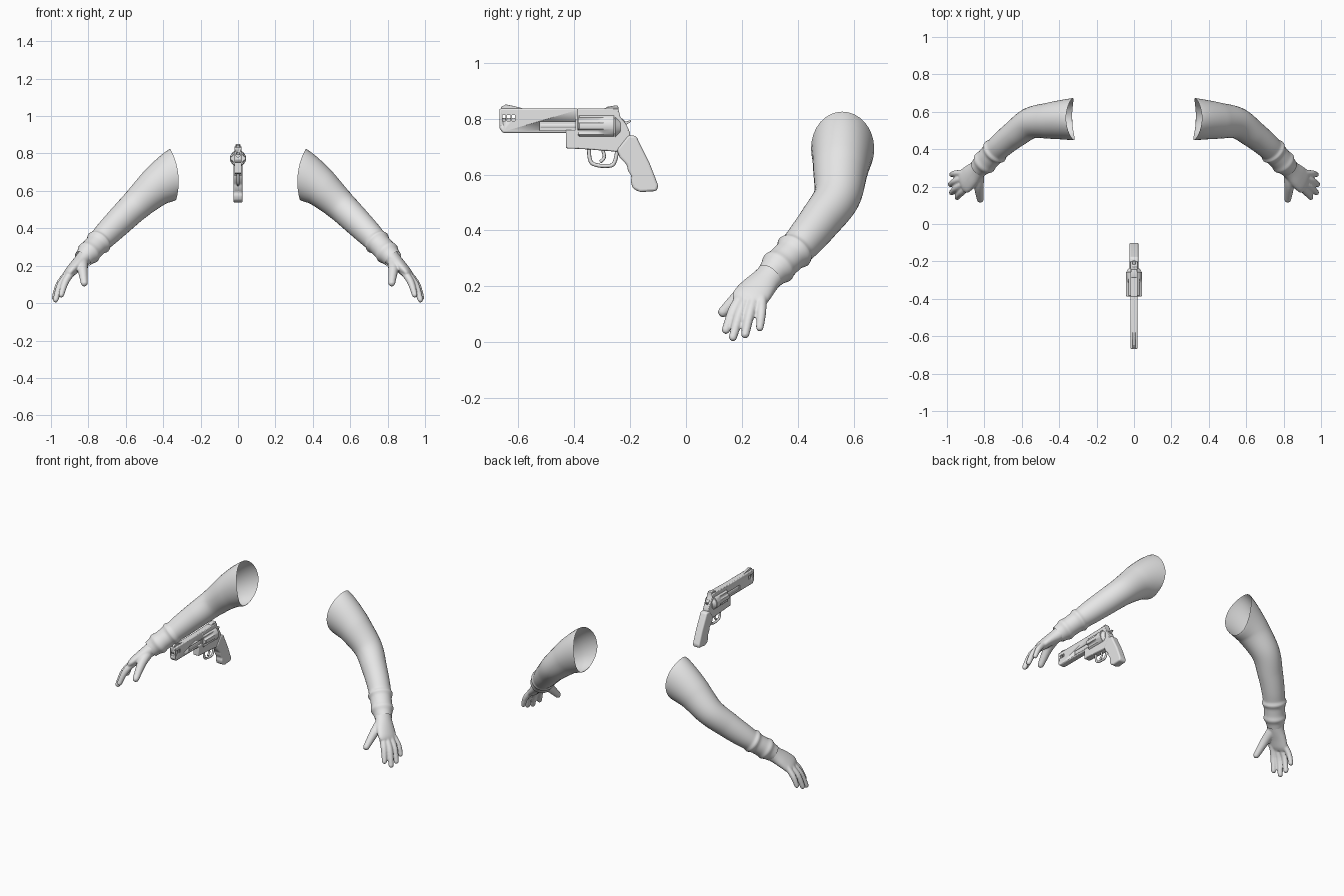
import bpy, bmesh, math
from mathutils import Vector, Matrix

if "Cube" in bpy.data.objects:
    bpy.data.objects.remove(bpy.data.objects["Cube"])

grey = bpy.data.materials.new("plain grey")
grey.diffuse_color = (0.8, 0.8, 0.8, 1)
grey.use_nodes = True
grey.node_tree.nodes["Principled BSDF"].inputs["Base Color"].default_value = grey.diffuse_color


def add_object(name, bm, angle=35):
    bmesh.ops.recalc_face_normals(bm, faces=bm.faces)
    me = bpy.data.meshes.new(name)
    bm.to_mesh(me)
    bm.free()
    me.materials.append(grey)
    ob = bpy.data.objects.new(name, me)
    bpy.context.collection.objects.link(ob)
    bpy.ops.object.select_all(action='DESELECT')
    ob.select_set(True)
    bpy.context.view_layer.objects.active = ob
    bpy.ops.object.shade_smooth_by_angle(angle=math.radians(angle))
    return ob


def spline(rows, t):
    """Point on a smooth path through the rows at parameter t."""
    i = min(int(t), len(rows) - 2)
    f = t - i
    a, b, c, d = (rows[max(0, min(len(rows) - 1, i + k))] for k in (-1, 0, 1, 2))
    return [q + .5 * f * (r - p + f * (2*p - 5*q + 4*r - s + f * (3*(q - r) + s - p)))
            for p, q, r, s in zip(a, b, c, d)]


def loft(bm, rows, ref, sides=24, steps=6, swell=None, rim=0, caps=True):
    """Tube through rows of (x, y, z, radius along ref, radius across)."""
    rings = []
    n = (len(rows) - 1) * steps
    for k in range(n + 1):
        t = k / steps
        x, y, z, a, b = spline(rows, t)
        lo = spline(rows, max(0, t - .1))
        hi = spline(rows, min(len(rows) - 1, t + .1))
        tan = (Vector(hi[:3]) - Vector(lo[:3])).normalized()
        if rim and t < 1:
            tan = tan.lerp(Vector((1, -.03, -.12)), 1 - t).normalized()
        u = (Vector(ref) - tan * tan.dot(Vector(ref))).normalized()
        w = tan.cross(u)
        g = swell(t) if swell else 1
        ring = []
        for j in range(sides):
            an = 2 * math.pi * j / sides
            dip = rim * max(0, 1 - t) * math.sin(an) ** 2
            ring.append(bm.verts.new(Vector((x, y, z)) + u * a * g * math.cos(an)
                                     + w * b * g * math.sin(an) - tan * dip))
        rings.append(ring)
    for p, q in zip(rings, rings[1:]):
        for j in range(sides):
            m = (j + 1) % sides
            bm.faces.new((p[j], p[m], q[m], q[j]))
    if caps:
        bm.faces.new(rings[0][::-1])
        bm.faces.new(rings[-1])


def mirror_x(ob):
    ob.modifiers.new("Mirror", 'MIRROR').use_clip = False


# Sleeved arm, open at the shoulder, with two raised bands near the wrist
arm_rows = [(.347, .560, .690, .136, .113), (.445, .553, .615, .104, .098),
            (.550, .540, .520, .084, .084), (.635, .482, .437, .076, .074),
            (.700, .430, .372, .069, .068), (.745, .387, .325, .061, .064),
            (.795, .333, .272, .058, .060), (.830, .298, .235, .050, .050)]


def bands(t):
    return 1 + .14 * math.exp(-((t - 5) / .16) ** 2) + .12 * math.exp(-((t - 6.1) / .22) ** 2)


bm = bmesh.new()
loft(bm, arm_rows, (0, 0, 1), sides=32, steps=10, swell=bands, rim=.024, caps=False)
mirror_x(add_object("arm_sleeves", bm, 60))

# Hand: palm, four fingers and thumb fused together
bm = bmesh.new()
loft(bm, [(.805, .322, .260, .052, .046), (.838, .289, .225, .053, .040),
          (.875, .255, .190, .063, .033), (.905, .228, .158, .066, .027),
          (.918, .216, .140, .056, .018)], (.3, 1, -.3))
digits = [
    [(.885, .205, .170, .020), (.922, .170, .115, .019), (.945, .143, .044, .015)],
    [(.900, .220, .165, .020), (.948, .192, .100, .019), (.975, .168, .018, .015)],
    [(.910, .245, .160, .020), (.957, .228, .100, .018), (.981, .212, .028, .015)],
    [(.912, .272, .160, .018), (.955, .270, .105, .017), (.975, .264, .052, .014)],
    [(.832, .268, .218, .032), (.830, .205, .178, .027), (.822, .133, .108, .019)]]
for rows in digits:
    loft(bm, [r + (r[3],) for r in rows], (.3, 1, -.3), sides=16)
    tip = rows[-1]
    bmesh.ops.create_uvsphere(bm, u_segments=16, v_segments=10, radius=tip[3],
                              matrix=Matrix.Translation(tip[:3]))
hand = add_object("hands", bm, 60)
m = hand.modifiers.new("Fuse", 'REMESH')
m.mode, m.voxel_size, m.use_smooth_shade = 'VOXEL', .005, True
m = hand.modifiers.new("Soften", 'SMOOTH')
m.factor, m.iterations = .5, 4
mirror_x(hand)


# Revolver helpers: side profiles in (y, z) and cylinders along y
def plate(name, pts, half, bevel=.003, segments=2):
    bm = bmesh.new()
    f = bm.faces.new([bm.verts.new((-half, y, z)) for y, z in pts])
    r = bmesh.ops.extrude_face_region(bm, geom=[f])
    bmesh.ops.translate(bm, vec=(2 * half, 0, 0),
                        verts=[v for v in r['geom'] if isinstance(v, bmesh.types.BMVert)])
    ob = add_object(name, bm)
    m = ob.modifiers.new("Bevel", 'BEVEL')
    m.width, m.segments, m.limit_method = bevel, segments, 'ANGLE'
    return ob


def add_cyl(bm, y0, y1, z, r, r2=None, x=0):
    mat = Matrix.Translation((x, (y0 + y1) / 2, z)) @ Matrix.Rotation(math.pi / 2, 4, 'X')
    bmesh.ops.create_cone(bm, cap_ends=True, segments=24, radius1=r if r2 is None else r2,
                          radius2=r, depth=abs(y1 - y0), matrix=mat)


def add_box(bm, x0, x1, y0, y1, z0, z1):
    mat = Matrix.Translation(((x0 + x1) / 2, (y0 + y1) / 2, (z0 + z1) / 2)) @ \
        Matrix.Diagonal((x1 - x0, y1 - y0, z1 - z0, 1))
    bmesh.ops.create_cube(bm, size=1, matrix=mat)


def rod(name, pts, r):
    cu = bpy.data.curves.new(name, 'CURVE')
    cu.dimensions, cu.bevel_depth, cu.bevel_resolution, cu.use_fill_caps = '3D', r, 2, True
    s = cu.splines.new('NURBS')
    s.points.add(len(pts) - 1)
    for p, (y, z) in zip(s.points, pts):
        p.co = (0, y, z, 1)
    s.use_endpoint_u, s.order_u, s.resolution_u = True, 3, 6
    cu.materials.append(grey)
    bpy.context.collection.objects.link(bpy.data.objects.new(name, cu))


# Barrel with bore, side vents and ejector slots cut out
barrel = plate("barrel", [(-.668, .765), (-.655, .749), (-.385, .749), (-.385, .836),
                          (-.668, .836)], .019, .005)
bm = bmesh.new()
add_cyl(bm, -.70, -.60, .792, .011)
for i in range(3):
    y = -.657 + i * .017
    add_box(bm, -.03, .03, y, y + .011, .792, .813)
for x in (-.021, .021):
    add_box(bm, x - .010, x + .010, -.525, -.395, .758, .790)
cutter = add_object("barrel_cutter", bm)
cutter.hide_render = True
cutter.hide_set(True)
m = barrel.modifiers.new("Cut", 'BOOLEAN')
m.operation, m.object, m.solver = 'DIFFERENCE', cutter, 'EXACT'

bm = bmesh.new()
add_cyl(bm, -.52, -.385, .774, .0135)
add_object("ejector_rod", bm)

# Sights and frame
plate("front_sight", [(-.664, .83), (-.662, .842), (-.645, .851), (-.62, .846),
                      (-.58, .836), (-.58, .83)], .007, .001)
plate("rear_sight", [(-.29, .832), (-.285, .842), (-.25, .848), (-.243, .846),
                     (-.24, .825)], .014, .002)
plate("frame", [(-.43, .76), (-.43, .694), (-.35, .690), (-.25, .682), (-.20, .70),
                (-.20, .750), (-.215, .782), (-.235, .806), (-.243, .838),
                (-.39, .836), (-.39, .76)], .020, .004)

# Fluted cylinder
bm = bmesh.new()
rings = []
for y, r, depth in ((-.387, .039, .009), (-.382, .043, .010), (-.315, .043, .010),
                    (-.295, .043, 0), (-.257, .043, 0)):
    ring = []
    for j in range(72):
        an = 2 * math.pi * j / 72
        rr = r - depth * max(0, math.cos(6 * an)) ** .6
        ring.append(bm.verts.new((rr * math.sin(an), y, .774 + rr * math.cos(an))))
    rings.append(ring)
for p, q in zip(rings, rings[1:]):
    for j in range(72):
        bm.faces.new((p[j], p[j - 1], q[j - 1], q[j]))
bm.faces.new(rings[0])
bm.faces.new(rings[-1])
add_object("cylinder", bm)

bm = bmesh.new()
add_cyl(bm, -.254, -.235, .770, .041, .026)
add_object("recoil_shield", bm)

# Hammer, trigger, guard and grip
plate("hammer", [(-.24, .76), (-.215, .765), (-.212, .779), (-.196, .790), (-.199, .795),
                 (-.217, .789), (-.228, .800), (-.24, .800)], .008, .001)
rod("trigger", [(-.302, .70), (-.292, .672), (-.293, .655), (-.308, .645)], .006)
rod("trigger_guard", [(-.347, .700), (-.349, .645), (-.318, .632), (-.285, .630),
                      (-.252, .634), (-.246, .690)], .007)
plate("grip", [(-.207, .742), (-.178, .738), (-.165, .710), (-.130, .640), (-.099, .560),
               (-.105, .541), (-.165, .537), (-.190, .550), (-.198, .575), (-.194, .592),
               (-.208, .615), (-.212, .635), (-.238, .662), (-.248, .690)],
      .024, .011, 4)
